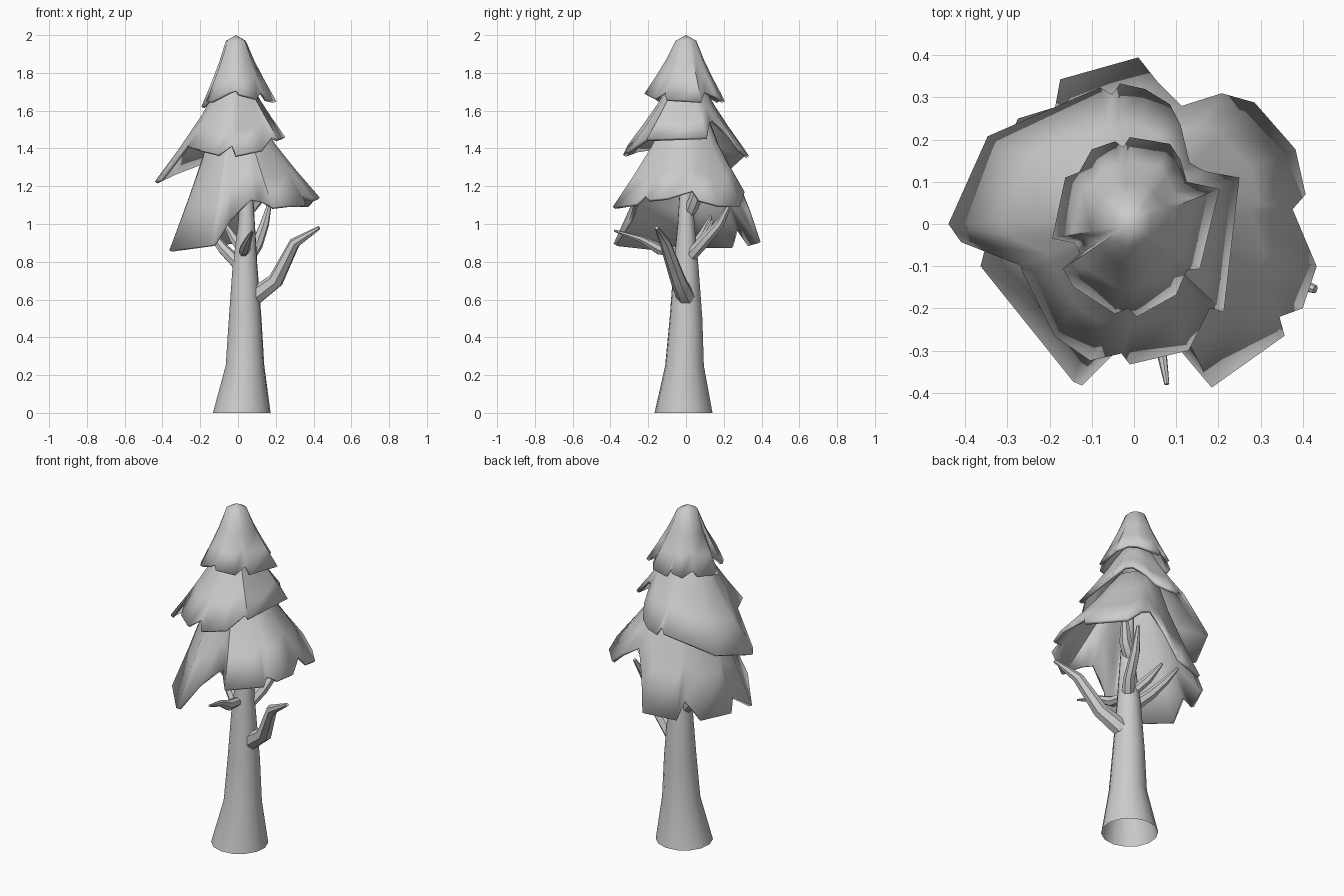
import bpy, bmesh, math
from mathutils import Vector


def finish(name, bm, angle=40):
    mesh = bpy.data.meshes.new(name)
    bm.to_mesh(mesh)
    bm.free()
    ob = bpy.data.objects.new(name, mesh)
    bpy.context.collection.objects.link(ob)
    bpy.ops.object.select_all(action='DESELECT')
    ob.select_set(True)
    bpy.context.view_layer.objects.active = ob
    bpy.ops.object.shade_smooth_by_angle(angle=math.radians(angle))
    return ob


def tube(name, points, radii, sides, upright=False, cap_start=False):
    """Tapered tube swept along a short path."""
    bm = bmesh.new()
    pts = [Vector(p) for p in points]
    rings = []
    for i, (p, r) in enumerate(zip(pts, radii)):
        t = (pts[min(i + 1, len(pts) - 1)] - pts[max(i - 1, 0)]).normalized()
        if upright:
            t = Vector((0, 0, 1))
        side = t.cross(Vector((0.3, 0.9, 0.2))).normalized()
        up = t.cross(side)
        rings.append([bm.verts.new(p + r * (math.cos(a) * side + math.sin(a) * up))
                      for a in (2 * math.pi * k / sides for k in range(sides))])
    for lo, hi in zip(rings, rings[1:]):
        for k in range(sides):
            n = (k + 1) % sides
            bm.faces.new((lo[k], lo[n], hi[n], hi[k]))
    bm.faces.new(rings[-1])
    if cap_start:
        bm.faces.new(rings[0][::-1])
    return finish(name, bm)


def skirt(name, apex_z, top_r, top_z, rim, flare=1.15, steps=3):
    """Drooping foliage sheet from a small crown down to a ragged rim."""
    bm = bmesh.new()
    cx = -0.01
    columns = []
    for x, y, z in rim:
        a, r = math.atan2(y, x - cx), math.hypot(x - cx, y)
        col = []
        for s in range(steps + 1):
            t = s / steps
            rr = top_r + (r - top_r) * t ** flare
            col.append(bm.verts.new((cx + rr * math.cos(a), rr * math.sin(a),
                                     top_z + (z - top_z) * t)))
        columns.append(col)
    apex = bm.verts.new((cx, 0, apex_z))
    for c, d in zip(columns, columns[1:] + columns[:1]):
        bm.faces.new((apex, c[0], d[0]))
        for s in range(steps):
            bm.faces.new((c[s + 1], d[s + 1], d[s], c[s]))
    ob = finish(name, bm, 50)
    mod = ob.modifiers.new("thickness", 'SOLIDIFY')
    mod.thickness = 0.018
    mod.offset = -1
    return ob


# Trunk, open at the base
tube("trunk",
     [(.02, -.013, 0), (.037, -.008, .25), (.038, 0, .5), (.037, 0, .78), (.045, 0, 1.0), (.045, 0, 1.15), (.02, 0, 1.5)],
     [.154, .103, .087, .066, .045, .035, .015], 14, upright=True)

# Branches
branches = {
    "right_branch": ([(.08, 0, .61), (.2, -.04, .70), (.30, -.11, .90), (.43, -.155, .98)], [.05, .042, .03, .01]),
    "left_branch": ([(.0, .0, .79), (-.08, .04, .87), (-.14, .09, .95), (-.2, .13, 1.04)], [.035, .03, .022, .008]),
    "front_branch": ([(.03, -.03, .85), (.035, -.14, .865), (.055, -.24, .92), (.078, -.38, .965)], [.025, .03, .018, .006]),
    "back_branch": ([(.06, .02, .83), (.1, .08, .89), (.14, .18, 1.0), (.17, .24, 1.12)], [.035, .032, .025, .01]),
    "inner_branch": ([(.03, .02, .85), (-.02, .09, .92), (-.08, .14, 1.02)], [.028, .025, .008]),
    "upper_branch": ([(.05, .02, 1.07), (.10, .05, 1.13), (.13, .08, 1.24)], [.035, .035, .02]),
}
for name, (path, radii) in branches.items():
    tube(name, path, radii, 7, cap_start=True)

# Foliage tiers, each rim listed counter-clockwise from the right
skirt("foliage_top", 2.0, .055, 1.97, [
    (.203, .083, 1.65), (.125, .10, 1.70), (.11, .153, 1.68), (.085, .19, 1.66),
    (-.01, .206, 1.65), (-.026, .182, 1.69), (-.045, .196, 1.67), (-.10, .177, 1.65),
    (-.13, .123, 1.68), (-.163, .11, 1.65), (-.194, -.035, 1.62), (-.14, -.045, 1.67),
    (-.128, -.07, 1.69), (-.168, -.106, 1.65), (-.144, -.149, 1.65), (-.045, -.213, 1.70),
    (-.014, -.2, 1.71), (.007, -.22, 1.69), (.10, -.168, 1.665), (.125, -.11, 1.70),
    (.156, -.106, 1.66)])

skirt("foliage_middle", 1.78, .085, 1.75, [
    (.25, .11, 1.46), (.168, .125, 1.54), (.132, .145, 1.55), (.11, .236, 1.47),
    (.085, .284, 1.40), (.026, .32, 1.37), (-.033, .333, 1.36), (-.052, .307, 1.40),
    (-.08, .324, 1.37), (-.347, .208, 1.27), (-.44, 0, 1.225), (-.41, -.043, 1.24),
    (-.27, -.098, 1.42), (-.262, -.12, 1.41), (-.187, -.267, 1.39), (-.104, -.324, 1.37),
    (-.03, -.307, 1.42), (-.01, -.333, 1.365), (.13, -.30, 1.395), (.18, -.20, 1.46),
    (.213, -.208, 1.45)])

skirt("foliage_bottom", 1.59, .12, 1.56, [
    (.376, .035, 1.18), (.407, .07, 1.13), (.383, .177, 1.10), (.286, .288, 1.10),
    (.208, .31, 1.17), (.113, .28, 1.22), (.057, .336, 1.08), (.01, .395, .905),
    (-.175, .343, .89), (-.187, .277, .98), (-.275, .25, .88), (-.355, .08, .88),
    (-.33, .03, .95), (-.364, -.10, .86), (-.144, -.374, .89), (-.123, -.383, .895),
    (-.04, -.30, 1.02), (.065, -.27, 1.13), (.11, -.30, 1.12), (.184, -.388, 1.09),
    (.357, -.265, 1.11), (.345, -.22, 1.15), (.40, -.20, 1.13), (.433, -.10, 1.14)])
